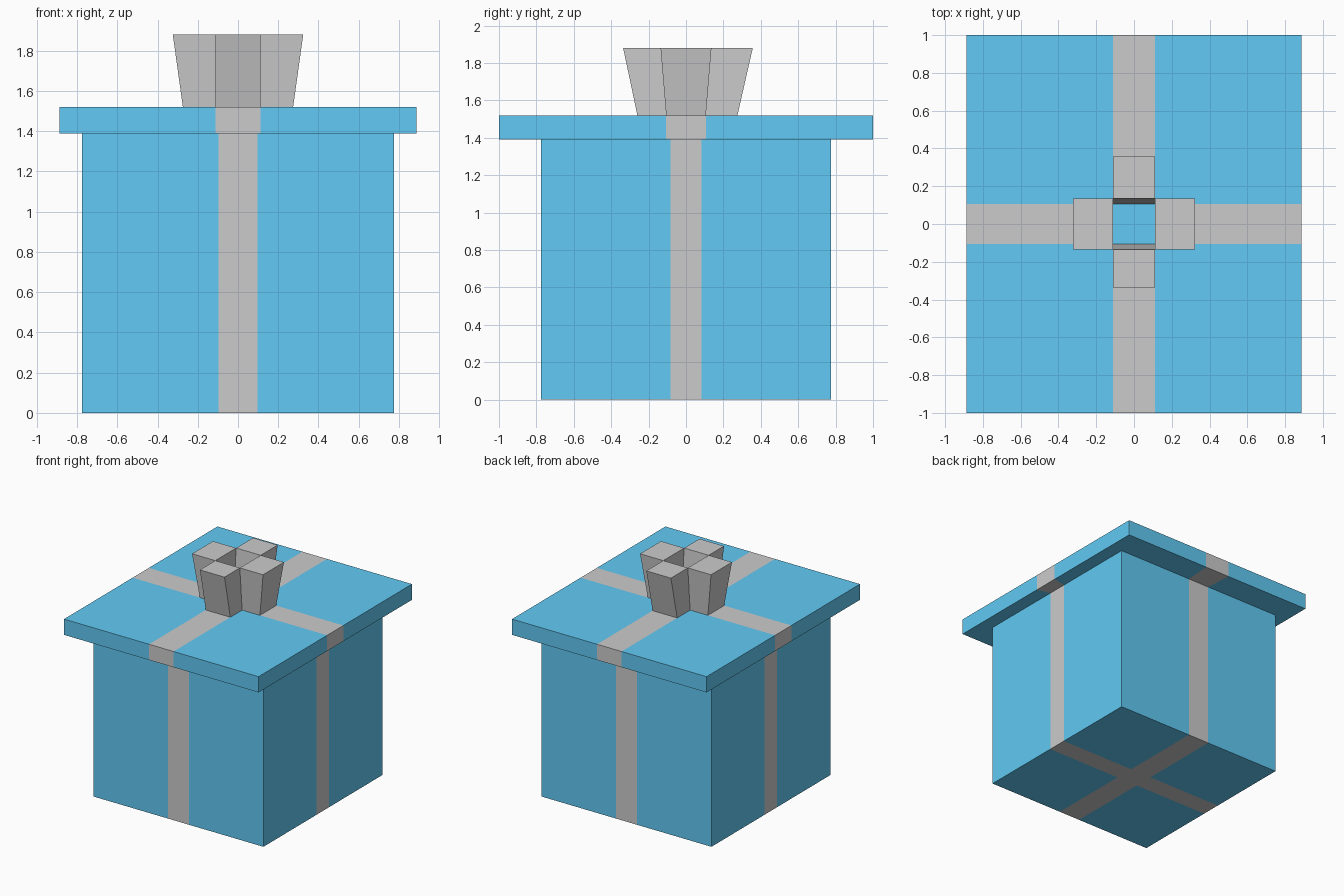
import bpy
import bmesh

if "Cube" in bpy.data.objects:
    bpy.data.objects.remove(bpy.data.objects["Cube"])

BASE_TOP, LID_TOP, BOW_TOP = 1.39, 1.52, 1.88

blue = bpy.data.materials.new("blue_paper")
blue.diffuse_color = (0.12, 0.59, 0.91, 1)
blue.use_nodes = True
blue.node_tree.nodes["Principled BSDF"].inputs["Base Color"].default_value = blue.diffuse_color


def make(name, quads, material=None):
    """Mesh object from a list of quads, with shared corners welded."""
    bm = bmesh.new()
    for quad in quads:
        bm.faces.new([bm.verts.new(p) for p in quad])
    bmesh.ops.remove_doubles(bm, verts=bm.verts, dist=1e-5)
    mesh = bpy.data.meshes.new(name)
    bm.to_mesh(mesh)
    bm.free()
    if material:
        mesh.materials.append(material)
    obj = bpy.data.objects.new(name, mesh)
    bpy.context.collection.objects.link(obj)
    return obj


def ring(hx, hy, rx, ry, z):
    """Rectangle outline, each side cut in three by the ribbon edges."""
    front = [(x, -hy, z) for x in (-hx, -rx, rx)]
    right = [(hx, y, z) for y in (-hy, -ry, ry)]
    return front + right + [(-x, -y, z) for x, y, z in front + right]


def bridge(a, b):
    """Quads between two rings, split into (paper, ribbon)."""
    n = len(a)
    quads = [(a[i], a[(i + 1) % n], b[(i + 1) % n], b[i]) for i in range(n)]
    return [q for i, q in enumerate(quads) if i % 3 != 1], quads[1::3]


def cells(xs, ys, z):
    """Upward grid cells keyed by column and row."""
    return {(i, j): ((xs[i], ys[j], z), (xs[i + 1], ys[j], z),
                     (xs[i + 1], ys[j + 1], z), (xs[i], ys[j + 1], z))
            for i in range(len(xs) - 1) for j in range(len(ys) - 1)}


# Outlines of the box and the lid
box_low = ring(0.775, 0.775, 0.097, 0.082, 0)
box_high = ring(0.775, 0.775, 0.097, 0.082, BASE_TOP)
lid_low = ring(0.888, 1.0, 0.112, 0.106, BASE_TOP)
lid_high = ring(0.888, 1.0, 0.112, 0.106, LID_TOP)

# Box walls and bottom, with the ribbon crossing underneath
paper, ribbon = bridge(box_low, box_high)
bottom = cells((-0.775, -0.097, 0.097, 0.775), (-0.775, -0.082, 0.082, 0.775), 0)
for (i, j), quad in bottom.items():
    (ribbon if 1 in (i, j) else paper).append(quad[::-1])
make("box", paper, blue)
make("box_ribbon", ribbon)

# Lid overhang, rim and top; the bow loops grow out of the ribbon cells
paper, ribbon = bridge(box_low and box_high, lid_low)
rim_paper, rim_ribbon = bridge(lid_low, lid_high)
paper += rim_paper
ribbon += rim_ribbon
top = cells((-0.888, -0.274, -0.112, 0.112, 0.274, 0.888),
            (-1.0, -0.26, -0.106, 0.106, 0.275, 1.0), LID_TOP)
bow_cells = {"left": (1, 2), "right": (3, 2), "front": (2, 1), "back": (2, 3)}
for key, quad in top.items():
    if key not in bow_cells.values():
        is_ribbon = 2 in key and key != (2, 2)
        (ribbon if is_ribbon else paper).append(quad)
make("lid", paper, blue)
make("lid_ribbon", ribbon)

# Bow: four flared blocks around an open centre
flared = cells((-0.888, -0.324, -0.112, 0.112, 0.324, 0.888),
               (-1.0, -0.336, -0.136, 0.136, 0.357, 1.0), BOW_TOP)
for side, key in bow_cells.items():
    low, high = top[key], flared[key]
    walls = [(low[k], low[(k + 1) % 4], high[(k + 1) % 4], high[k]) for k in range(4)]
    make("bow_" + side, walls + [high])
